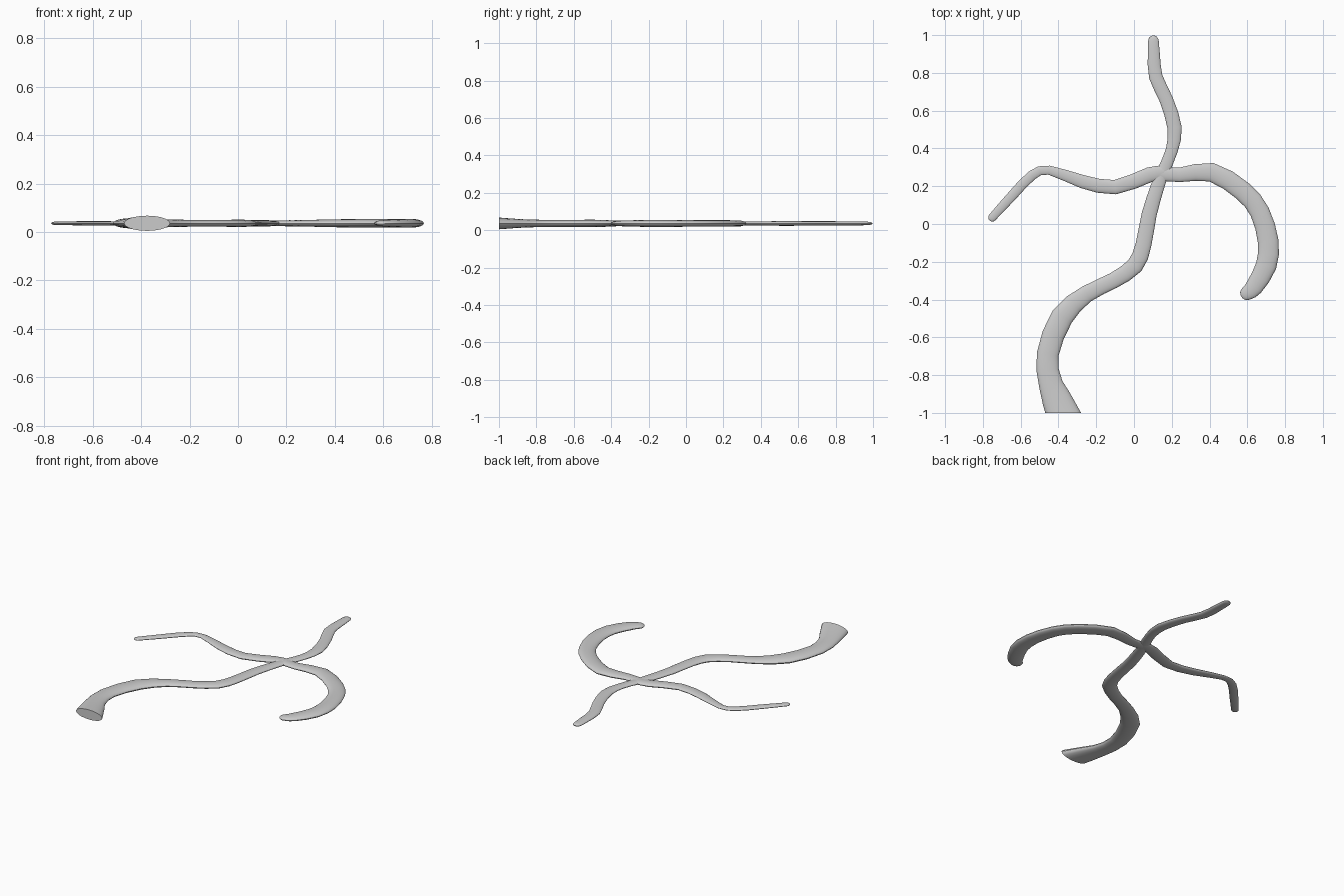
import bpy, bmesh, math
from mathutils import Vector

if "Cube" in bpy.data.objects:
    bpy.data.objects.remove(bpy.data.objects["Cube"])

SIDES, MID_Z, FLATNESS, STEPS = 20, 0.036, 0.33, 2

grey = bpy.data.materials.new("light grey")
grey.use_nodes = True
grey.diffuse_color = (0.6, 0.6, 0.6, 1)
grey.node_tree.nodes["Principled BSDF"].inputs["Base Color"].default_value = (0.6, 0.6, 0.6, 1)


def smooth_path(pts):
    """Catmull-Rom through (x, y, half width) points."""
    p = [Vector(q) for q in pts]
    p = [2 * p[0] - p[1]] + p + [2 * p[-1] - p[-2]]
    out = []
    for a, b, c, d in zip(p, p[1:], p[2:], p[3:]):
        for i in range(STEPS):
            t = i / STEPS
            out.append(0.5 * (2 * b + (c - a) * t + (2 * a - 5 * b + 4 * c - d) * t * t
                              + (3 * b - a - 3 * c + d) * t ** 3))
    return out + [p[-2]]


def branch(name, pts, start_dir=None):
    """Flattened tapering tube with a flat start and a rounded tip."""
    path = smooth_path(pts)
    rings = []
    for i, q in enumerate(path):
        d = path[min(i + 1, len(path) - 1)] - path[max(i - 1, 0)]
        d = Vector(d.xy).normalized()
        if i == 0 and start_dir:
            d = Vector(start_dir)
        rings.append((Vector(q.xy), d, q.z))
    # rounded tip
    c, d, w = rings[-1]
    for a in (30, 55, 75):
        a = math.radians(a)
        rings.append((c + d * w * math.sin(a), d, w * math.cos(a)))
    bm = bmesh.new()
    loops = []
    for c, d, w in rings:
        loop = []
        for k in range(SIDES):
            a = math.tau * k / SIDES
            s = w * math.cos(a)
            loop.append(bm.verts.new((c.x + d.y * s, c.y - d.x * s,
                                      MID_Z + FLATNESS * w * math.sin(a))))
        loops.append(loop)
    for l, m in zip(loops, loops[1:]):
        for k in range(SIDES):
            n = (k + 1) % SIDES
            bm.faces.new((l[k], l[n], m[n], m[k]))
    bm.faces.new(loops[0])
    bm.faces.new(loops[-1])
    bmesh.ops.recalc_face_normals(bm, faces=bm.faces)
    mesh = bpy.data.meshes.new(name)
    bm.to_mesh(mesh)
    bm.free()
    mesh.materials.append(grey)
    ob = bpy.data.objects.new(name, mesh)
    bpy.context.collection.objects.link(ob)
    bpy.ops.object.select_all(action="DESELECT")
    ob.select_set(True)
    bpy.context.view_layer.objects.active = ob
    bpy.ops.object.shade_smooth_by_angle(angle=math.radians(40))


# Long stem with a flared, cut-off base
branch("main_stem", [
    (-.375, -1, .095), (-.44, -.85, .064), (-.457, -.69, .058), (-.38, -.49, .06),
    (-.25, -.37, .045), (-.11, -.3, .042), (.005, -.22, .045), (.05, -.11, .042),
    (.08, .05, .04), (.125, .2, .036), (.155, .28, .033), (.2, .39, .032),
    (.215, .51, .038), (.17, .66, .036), (.115, .78, .036), (.105, .9, .032),
    (.103, .97, .028)], (0, 1))

# Thin arm on the right side
branch("right_arm", [
    (.16, .275, .035), (.08, .26, .04), (-.1, .195, .038), (-.275, .225, .035),
    (-.45, .285, .024), (-.54, .258, .026), (-.645, .15, .026), (-.75, .035, .022)])

# Thick hooked arm on the left side
branch("left_arm", [
    (.1, .268, .035), (.24, .26, .038), (.41, .274, .05), (.575, .175, .052),
    (.665, .065, .052), (.71, -.09, .055), (.7, -.22, .055), (.635, -.335, .047),
    (.6, -.365, .038)])
